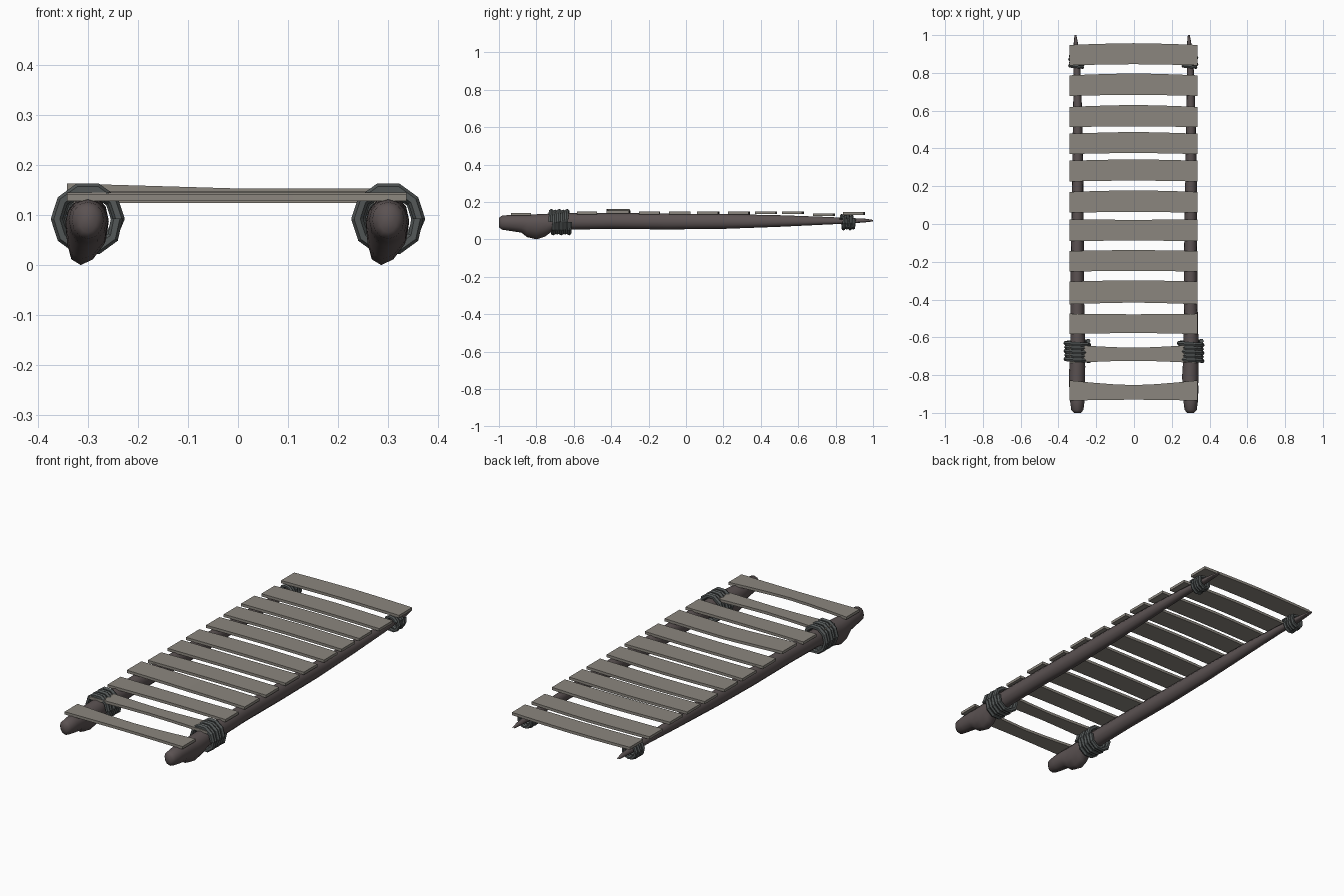
import bpy, bmesh, math
from math import sin, cos, pi

if "Cube" in bpy.data.objects:
    bpy.data.objects.remove(bpy.data.objects["Cube"])


def mat(name, c):
    m = bpy.data.materials.new(name)
    m.diffuse_color = (*c, 1)
    m.use_nodes = True
    m.node_tree.nodes["Principled BSDF"].inputs["Base Color"].default_value = m.diffuse_color
    return m


WOOD = mat("dark_wood", (0.105, 0.085, 0.085))
PLANK = mat("weathered_plank", (0.26, 0.24, 0.21))
ROPE = mat("rope", (0.085, 0.095, 0.095))


def add(name, bm, m):
    bmesh.ops.recalc_face_normals(bm, faces=bm.faces)
    me = bpy.data.meshes.new(name)
    bm.to_mesh(me)
    bm.free()
    me.materials.append(m)
    ob = bpy.data.objects.new(name, me)
    bpy.context.collection.objects.link(ob)
    return ob


def loft(bm, rings):
    vs = [[bm.verts.new(p) for p in r] for r in rings]
    n = len(vs[0])
    for a, b in zip(vs, vs[1:]):
        for i in range(n):
            bm.faces.new((a[i], a[(i + 1) % n], b[(i + 1) % n], b[i]))
    bm.faces.new(vs[0])
    bm.faces.new(vs[-1])


# Tapering log rails: y, centre x offset, half width, bottom z, top z
SECTIONS = [(-1.0, 0, .018, .065, .115), (-.985, 0, .032, .052, .126),
            (-.94, 0, .038, .045, .131), (-.88, 0, .041, .036, .132),
            (-.85, -.002, .042, .012, .132), (-.8, -.002, .043, .0, .134),
            (-.755, 0, .042, .014, .136), (-.72, 0, .041, .04, .138),
            (-.62, .002, .039, .052, .14), (-.4, 0, .036, .056, .141),
            (-.1, 0, .034, .053, .138), (.2, .002, .031, .056, .135),
            (.5, .002, .026, .067, .129), (.75, 0, .02, .079, .12),
            (.88, -.004, .017, .085, .114), (.96, -.008, .011, .091, .11),
            (1.0, -.01, .005, .098, .104)]


def rail(name, cx):
    rings = []
    for y, dx, w, lo, hi in SECTIONS:
        ring = []
        for i in range(12):
            a = 2 * pi * i / 12
            mid = .092 + .3 * ((lo + hi) / 2 - .092)
            s = sin(a)
            z = mid + s * ((hi - mid) if s > 0 else (mid - lo))
            # the knot underneath leans to one side
            lean = -.012 * max(0, (.05 - z) / .05)
            ring.append((cx + dx + w * cos(a) + lean, y, z))
        rings.append(ring)
    bm = bmesh.new()
    loft(bm, rings)
    ob = add(name, bm, WOOD)
    for p in ob.data.polygons:
        p.use_smooth = True


# Coiled rope lashing: helix of a low-poly tube
def lashing(name, cx, cz, y0, y1, turns, r, tube, phase):
    steps, sides = 10, 6
    n = turns * steps
    rings = []
    for k in range(n + 1):
        a = phase + 2 * pi * k / steps
        y = y0 + (y1 - y0) * k / n
        rr = r - .004 * (k // steps % 2)
        rings.append([(cx + (rr + tube * cos(b)) * cos(a), y + tube * sin(b),
                       cz + (rr + tube * cos(b)) * sin(a))
                      for b in (2 * pi * j / sides for j in range(sides))])
    bm = bmesh.new()
    loft(bm, rings)
    add(name, bm, ROPE)


for side, cx in (("left", -.3), ("right", .3)):
    rail(side + "_rail", cx)
    lashing(side + "_front_lashing", cx, .092, -.725, -.62, 5, .062, .012, 0)
    lashing(side + "_back_lashing", cx - .004, .092, .83, .9, 4, .036, .0095, .5)

# Planks: end y range, middle y range, underside z, left end lift
PLANKS = [(-.935, -.828, -.93, -.853, .128, 0), (-.736, -.638, -.724, -.655, .131, 0),
          (-.583, -.475, -.577, -.478, .134, 0), (-.425, -.305, -.416, -.298, .139, .01),
          (-.252, -.143, -.248, -.138, .134, 0), (-.09, .025, -.088, .022, .134, 0),
          (.06, .17, .064, .178, .134, 0), (.225, .335, .23, .342, .134, 0),
          (.37, .478, .376, .487, .135, 0), (.513, .62, .517, .63, .136, 0),
          (.678, .787, .684, .797, .124, 0), (.84, .948, .846, .957, .131, 0)]
for k, (e0, e1, m0, m1, z, lift) in enumerate(PLANKS):
    rings = []
    for i in range(7):
        t = i / 3 - 1
        f = 1 - abs(t) ** 1.5
        a, b = e0 + (m0 - e0) * f, e1 + (m1 - e1) * f
        zz = z + lift * max(0, -t)
        x = -.0025 + .3385 * t
        rings.append([(x, a, zz), (x, b, zz), (x, b, zz + .014), (x, a, zz + .014)])
    bm = bmesh.new()
    loft(bm, rings)
    add("plank_%02d" % (k + 1), bm, PLANK)
